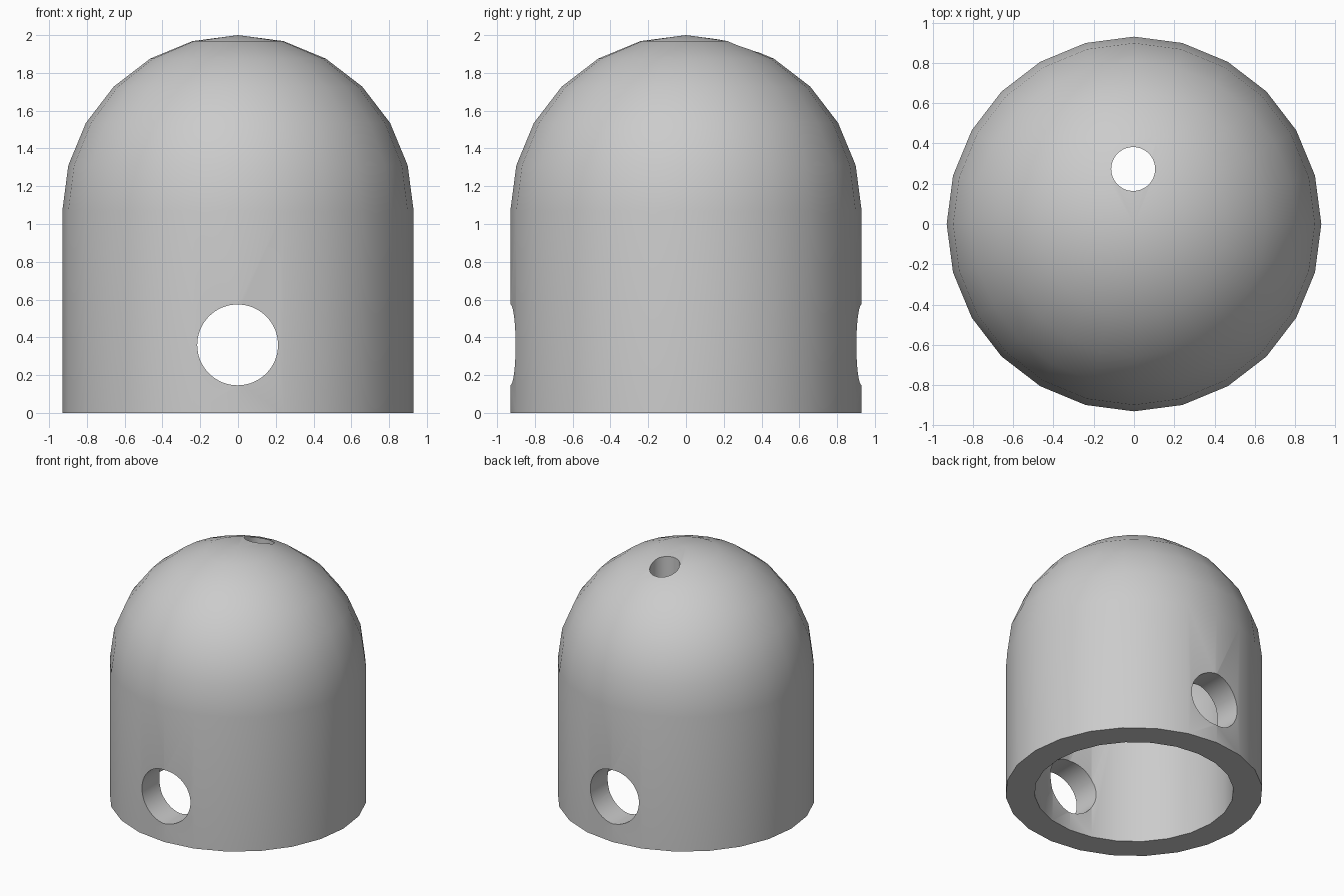
import bpy, bmesh
from math import sin, cos, pi, radians

if "Cube" in bpy.data.objects:
    bpy.data.objects.remove(bpy.data.objects["Cube"])

SIDES = 24        # facets around the shell
RINGS = 6         # dome steps from rim to apex
OUTER, INNER = 0.93, 0.72
WALL_TOP = 1.07   # height where the dome starts

grey = bpy.data.materials.new("plain grey")
grey.use_nodes = True
colour = (0.6, 0.6, 0.6, 1)
grey.diffuse_color = colour
grey.node_tree.nodes["Principled BSDF"].inputs["Base Color"].default_value = colour


def half_profile(radius):
    """Straight wall followed by a quarter circle up to the apex."""
    arc = [i * pi / 2 / RINGS for i in range(RINGS + 1)]
    return [(radius, 0)] + [(radius * cos(a), WALL_TOP + radius * sin(a)) for a in arc]


# Hollow domed shell, turned from one closed profile
bm = bmesh.new()
points = half_profile(INNER)[::-1] + half_profile(OUTER)
verts = [bm.verts.new((r, 0, z)) for r, z in points]
edges = [bm.edges.new(pair) for pair in zip(verts, verts[1:])]
bmesh.ops.spin(bm, geom=verts + edges, cent=(0, 0, 0), axis=(0, 0, 1),
               angle=2 * pi, steps=SIDES)
bmesh.ops.remove_doubles(bm, verts=bm.verts, dist=1e-4)
bmesh.ops.recalc_face_normals(bm, faces=bm.faces)
mesh = bpy.data.meshes.new("domed_shell")
bm.to_mesh(mesh)
bm.free()
mesh.materials.append(grey)
shell = bpy.data.objects.new("domed_shell", mesh)
bpy.context.collection.objects.link(shell)


def drill(name, radius, depth, location, tilt=0):
    """Cut a round hole through the shell."""
    bpy.ops.mesh.primitive_cylinder_add(vertices=64, radius=radius, depth=depth,
                                        location=location, rotation=(tilt, 0, 0))
    cutter = bpy.context.object
    cutter.name = name
    cutter.hide_render = True
    cutter.data.materials.append(grey)
    cut = shell.modifiers.new(name, 'BOOLEAN')
    cut.operation = 'DIFFERENCE'
    cut.solver = 'EXACT'
    cut.object = cutter
    bpy.context.view_layer.objects.active = shell
    bpy.ops.object.modifier_apply(modifier=cut.name)
    bpy.data.objects.remove(cutter)


# Cross hole through front and back walls, and a vent near the apex
drill("cross_hole_cutter", 0.214, 3, (-0.002, 0, 0.36), pi / 2)
drill("vent_cutter", 0.109, 1, (-0.004, 0.273, 1.9))

bpy.ops.object.select_all(action='DESELECT')
shell.select_set(True)
bpy.context.view_layer.objects.active = shell
bpy.ops.object.shade_smooth_by_angle(angle=radians(30))
